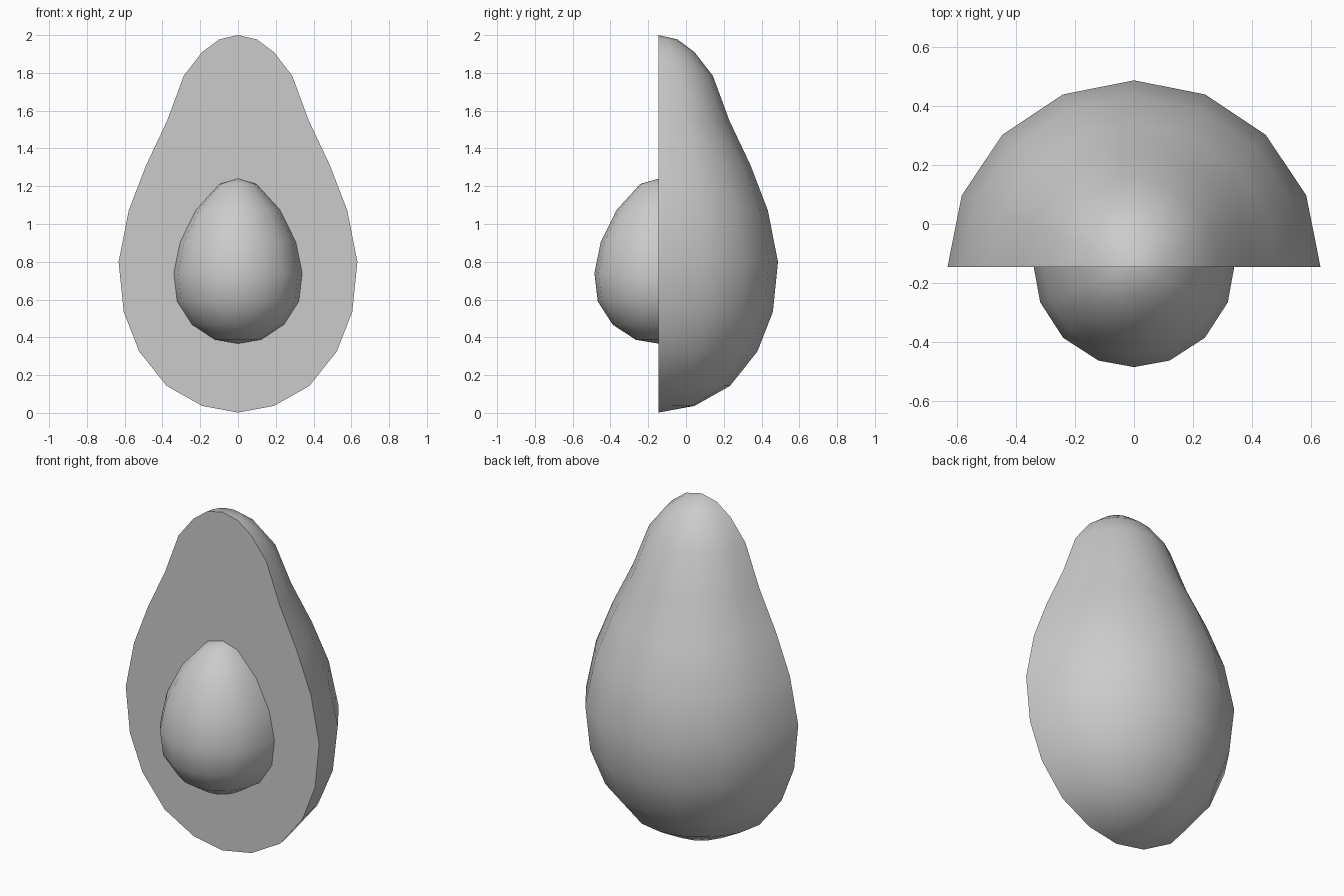
import bpy, bmesh
from math import sin, cos, radians

if "Cube" in bpy.data.objects:
    bpy.data.objects.remove(bpy.data.objects["Cube"])

CUT_Y = -0.145  # plane of the sliced face


def half_lathe(name, profile, angles, side, capped):
    """Sweep a (radius, z) profile half a turn; side=+1 to the back, -1 to the front."""
    bm = bmesh.new()
    top = bm.verts.new((0, CUT_Y, profile[0][1]))
    bottom = bm.verts.new((0, CUT_Y, profile[-1][1]))
    columns = []
    for a in angles:
        c, s = cos(radians(a)), sin(radians(a))
        ring = [bm.verts.new((r * c, CUT_Y + side * r * s, z)) for r, z in profile[1:-1]]
        columns.append([top] + ring + [bottom])
    for left, right in zip(columns, columns[1:]):
        for i in range(len(profile) - 1):
            quad = [left[i], left[i + 1], right[i + 1], right[i]]
            bm.faces.new(list(dict.fromkeys(quad)))
    if capped:
        bm.faces.new(columns[0] + columns[-1][-2:0:-1])
    bmesh.ops.recalc_face_normals(bm, faces=bm.faces)
    # an open shell must face away from the cut plane
    if not capped:
        f = max(bm.faces, key=lambda f: abs(f.calc_center_median().y - CUT_Y))
        if f.normal.y * side < 0:
            bmesh.ops.reverse_faces(bm, faces=bm.faces)
    mesh = bpy.data.meshes.new(name)
    bm.to_mesh(mesh)
    bm.free()
    obj = bpy.data.objects.new(name, mesh)
    bpy.context.collection.objects.link(obj)
    bpy.ops.object.select_all(action='DESELECT')
    obj.select_set(True)
    bpy.context.view_layer.objects.active = obj
    bpy.ops.object.shade_smooth_by_angle(angle=radians(40))
    return obj


# Pear-shaped fruit half with its flat sliced face
fruit = [(0, 2.0), (0.10, 1.977), (0.19, 1.91), (0.287, 1.785), (0.375, 1.547),
         (0.487, 1.31), (0.578, 1.073), (0.632, 0.80), (0.605, 0.535),
         (0.523, 0.325), (0.378, 0.143), (0.19, 0.037), (0, 0.002)]
half_lathe("fruit_half", fruit, [22.5 * i for i in range(9)], 1, True)

# Egg-shaped stone bulging out of the sliced face
stone = [(0, 1.24), (0.097, 1.212), (0.222, 1.075), (0.306, 0.905), (0.34, 0.74),
         (0.322, 0.59), (0.243, 0.467), (0.121, 0.387), (0, 0.367)]
half_lathe("stone", stone, [0, 20.8, 45, 69.2, 90, 110.8, 135, 159.2, 180], -1, False)
